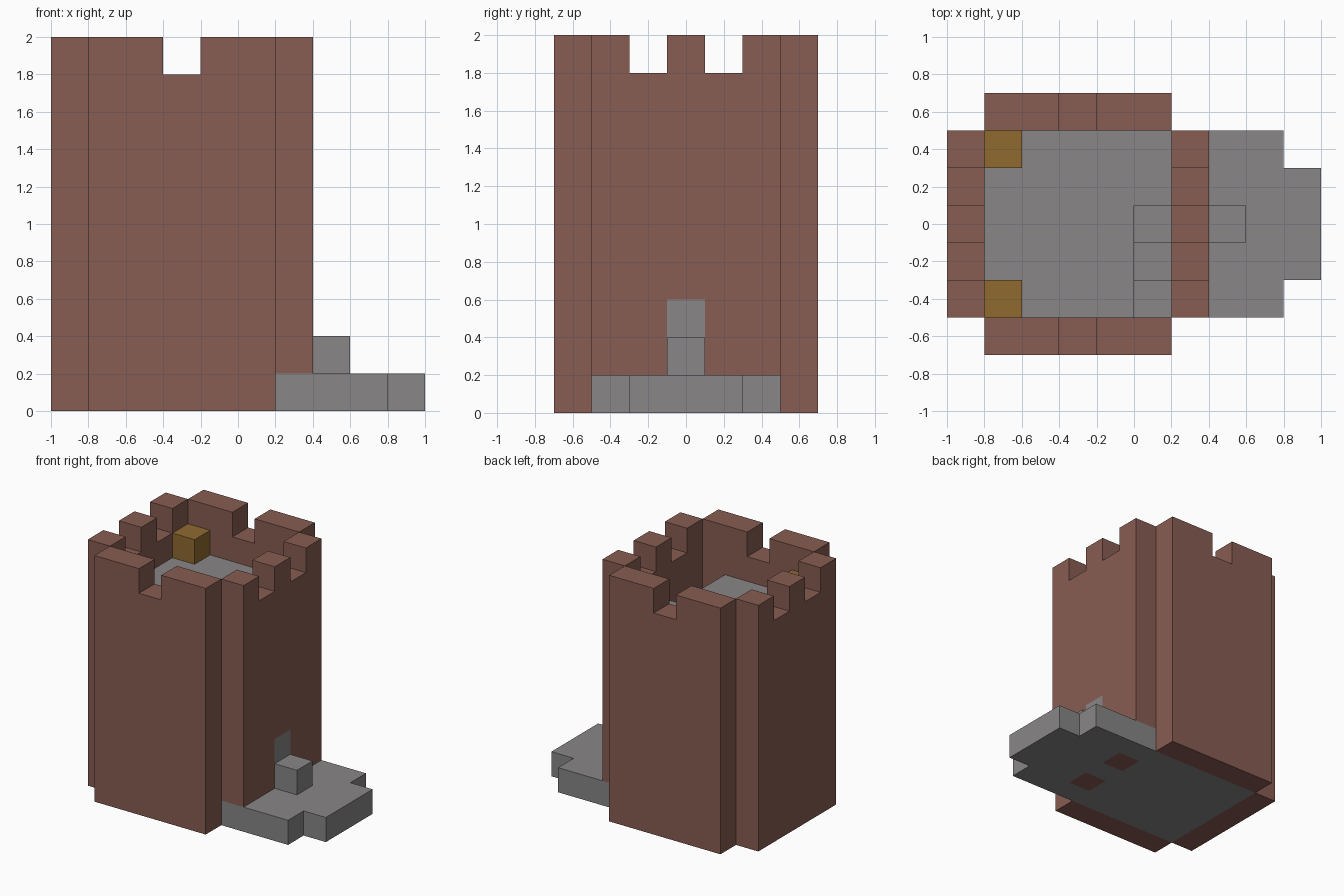
import bpy
import bmesh

cube = bpy.data.objects.get("Cube")
if cube:
    bpy.data.objects.remove(cube, do_unlink=True)

U = 0.2  # block size


def material(name, rgb):
    m = bpy.data.materials.new(name)
    m.use_nodes = True
    color = (*rgb, 1)
    m.diffuse_color = color
    m.node_tree.nodes["Principled BSDF"].inputs["Base Color"].default_value = color
    return m


brick = material("brick_brown", (0.242, 0.107, 0.084))
stone = material("stone_grey", (0.246, 0.239, 0.239))
gold = material("gold", (0.275, 0.144, 0.03))


def cells(name, mat, layers):
    """Extrude sets of grid cells: layers are (cell set, bottom, top) in blocks."""
    filled = {(x, y, z) for area, z0, z1 in layers for x, y in area for z in range(z0, z1)}
    bm = bmesh.new()
    for c in filled:
        for axis in range(3):
            for side in (0, 1):
                near = list(c)
                near[axis] += 2 * side - 1
                if tuple(near) in filled:
                    continue
                quad = []
                for a, b in ((0, 0), (1, 0), (1, 1), (0, 1)):
                    p = list(c)
                    p[axis] += side
                    p[(axis + 1) % 3] += a
                    p[(axis + 2) % 3] += b
                    quad.append(bm.verts.new(((p[0] - 5) * U, (p[1] - 3.5) * U, p[2] * U)))
                bm.faces.new(quad if side else quad[::-1])
    bmesh.ops.remove_doubles(bm, verts=bm.verts, dist=0.001)
    bmesh.ops.dissolve_limit(bm, angle_limit=0.01, verts=bm.verts, edges=bm.edges)
    me = bpy.data.meshes.new(name)
    bm.to_mesh(me)
    bm.free()
    me.materials.append(mat)
    ob = bpy.data.objects.new(name, me)
    bpy.context.collection.objects.link(ob)


def area(x0, x1, y0, y1):
    return {(x, y) for x in range(x0, x1) for y in range(y0, y1)}


# Crenellated walls
for name, y in (("front_wall", 0), ("back_wall", 6)):
    run = area(1, 6, y, y + 1)
    cells(name, brick, [(run, 0, 9), (run - {(3, y)}, 9, 10)])
side = area(0, 1, 1, 6)
cells("right_wall", brick, [(side, 0, 9), (side - {(0, 2), (0, 4)}, 9, 10)])

# Entrance wall, with stone set into it at the foot and door
run = area(6, 7, 1, 6)
door = {(6, 3)}
foot = {(6, 2), (6, 4)}
cells("entrance_wall", brick, [(foot, 0, 1), (run - door, 1, 3), (run, 3, 9),
                               (run - {(6, 2), (6, 4)}, 9, 10)])
cells("door_block", stone, [(door, 1, 3)])

# Ground floor and porch
porch = area(7, 9, 1, 6) | area(9, 10, 2, 5)
cells("ground_floor", stone, [(area(1, 6, 1, 6) | (run - foot) | porch, 0, 1)])

# Stairs rising through the entrance and turning up the inside
for i, (x, y) in enumerate(((7, 3), (5, 3), (5, 2), (5, 1), (4, 1))):
    z = 1 if i == 0 else i + 2
    cells(f"step_{i + 1}", stone, [({(x, y)}, z, z + 1)])

# Upper floor with stairwell opening
cells("upper_floor", stone, [(area(1, 6, 1, 6) - area(5, 6, 1, 4), 7, 8)])

# Gold blocks in the corners
for name, y in (("front_gold_block", 1), ("back_gold_block", 5)):
    cells(name, gold, [({(1, y)}, 8, 9)])
